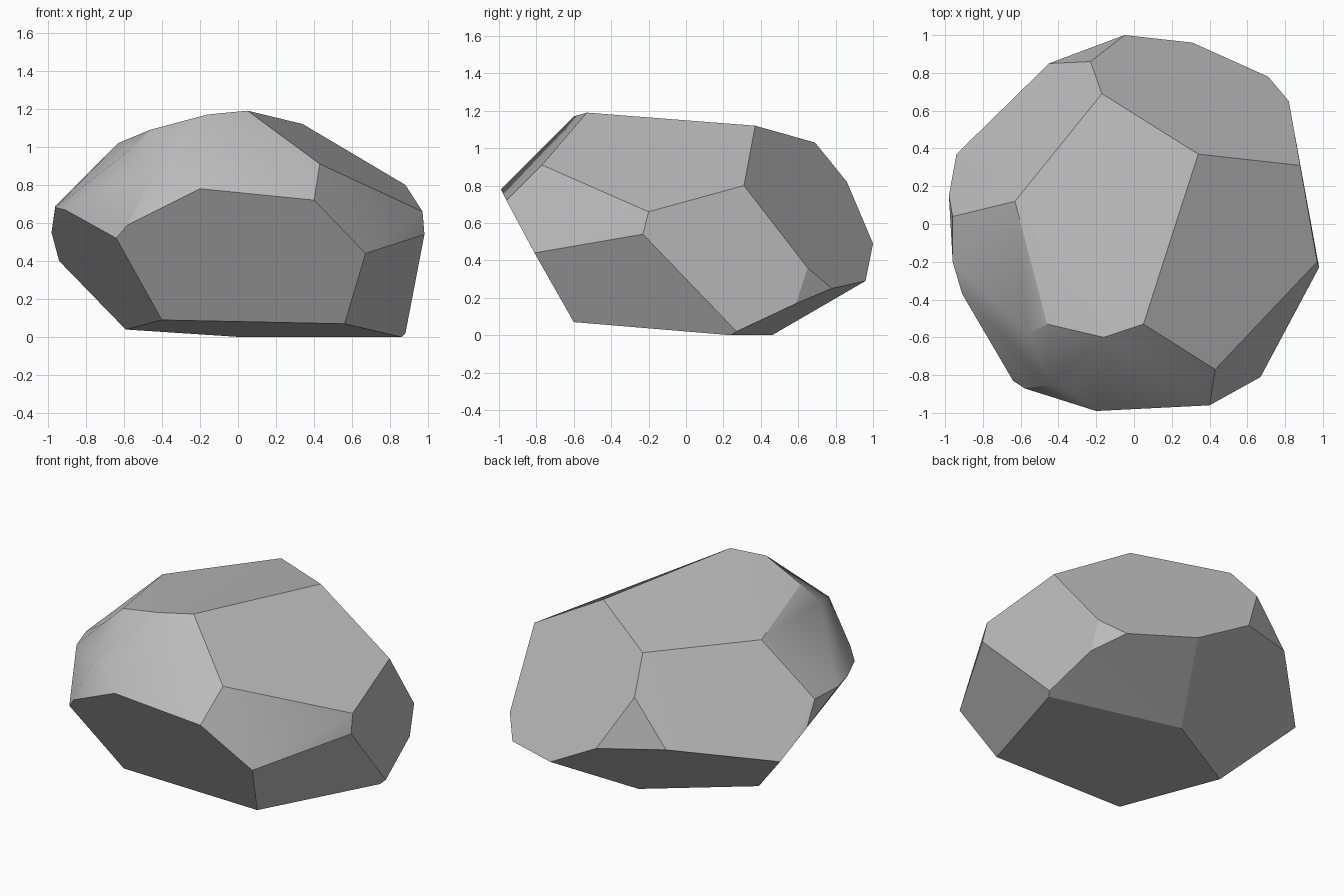
import bpy
import bmesh
import math

# Remove the default cube only
default_cube = bpy.data.objects.get("Cube")
if default_cube:
    bpy.data.objects.remove(default_cube, do_unlink=True)


def make_material(name, colour):
    material = bpy.data.materials.new(name)
    material.use_nodes = True
    material.diffuse_color = colour
    shader = next(n for n in material.node_tree.nodes if n.type == "BSDF_PRINCIPLED")
    shader.inputs["Base Color"].default_value = colour
    shader.inputs["Roughness"].default_value = 0.9
    return material


# Corners of the chipped stone, ring by ring
resting_face = [
    (.56, -.6, .07), (.86, .24, 0), (.88, .27, .02),
    (.02, .46, 0), (-.59, .09, .04), (-.4, -.61, .09),
]
left_flank = [
    (.67, -.81, .44), (.98, -.23, .54), (.97, -.2, .66),
    (.88, .31, .8), (.82, .65, .36), (.83, .59, .17), (.71, .78, .25),
]
back_flank = [
    (.31, .96, .29), (-.05, 1, .49), (-.23, .86, .82), (-.45, .85, .53),
]
right_flank = [
    (-.94, .37, .4), (-.98, .15, .55), (-.96, .04, .69),
    (-.96, -.2, .68), (-.91, -.37, .67), (-.64, -.83, .52), (-.58, -.87, .59),
]
front_brow = [
    (-.2, -.99, .78), (.4, -.96, .72), (.43, -.77, .91),
    (-.34, -.88, .88), (-.44, -.85, .88), (-.56, -.58, .99),
]
crown = [
    (.05, -.53, 1.19), (.34, .37, 1.12), (-.17, .69, 1.03),
    (-.63, .12, 1.02), (-.46, -.53, 1.09), (-.16, -.6, 1.17),
]

# Wrap the corners in a tight skin and merge nearly flat triangles into facets
bm = bmesh.new()
for ring in (resting_face, left_flank, back_flank, right_flank, front_brow, crown):
    for corner in ring:
        bm.verts.new(corner)
hull = bmesh.ops.convex_hull(bm, input=bm.verts)
unused = {g for g in hull["geom_interior"] + hull["geom_unused"]
          if isinstance(g, bmesh.types.BMVert)}
bmesh.ops.delete(bm, geom=list(unused), context="VERTS")
bmesh.ops.dissolve_limit(bm, angle_limit=math.radians(5),
                         verts=bm.verts, edges=bm.edges)
bmesh.ops.recalc_face_normals(bm, faces=bm.faces)

mesh = bpy.data.meshes.new("boulder")
bm.to_mesh(mesh)
bm.free()
boulder = bpy.data.objects.new("boulder", mesh)
bpy.context.collection.objects.link(boulder)
mesh.materials.append(make_material("stone grey", (.5, .5, .5, 1)))

# Soft blends on shallow chips, crisp ridges elsewhere
bpy.ops.object.select_all(action="DESELECT")
boulder.select_set(True)
bpy.context.view_layer.objects.active = boulder
bpy.ops.object.shade_smooth_by_angle(angle=math.radians(25))
